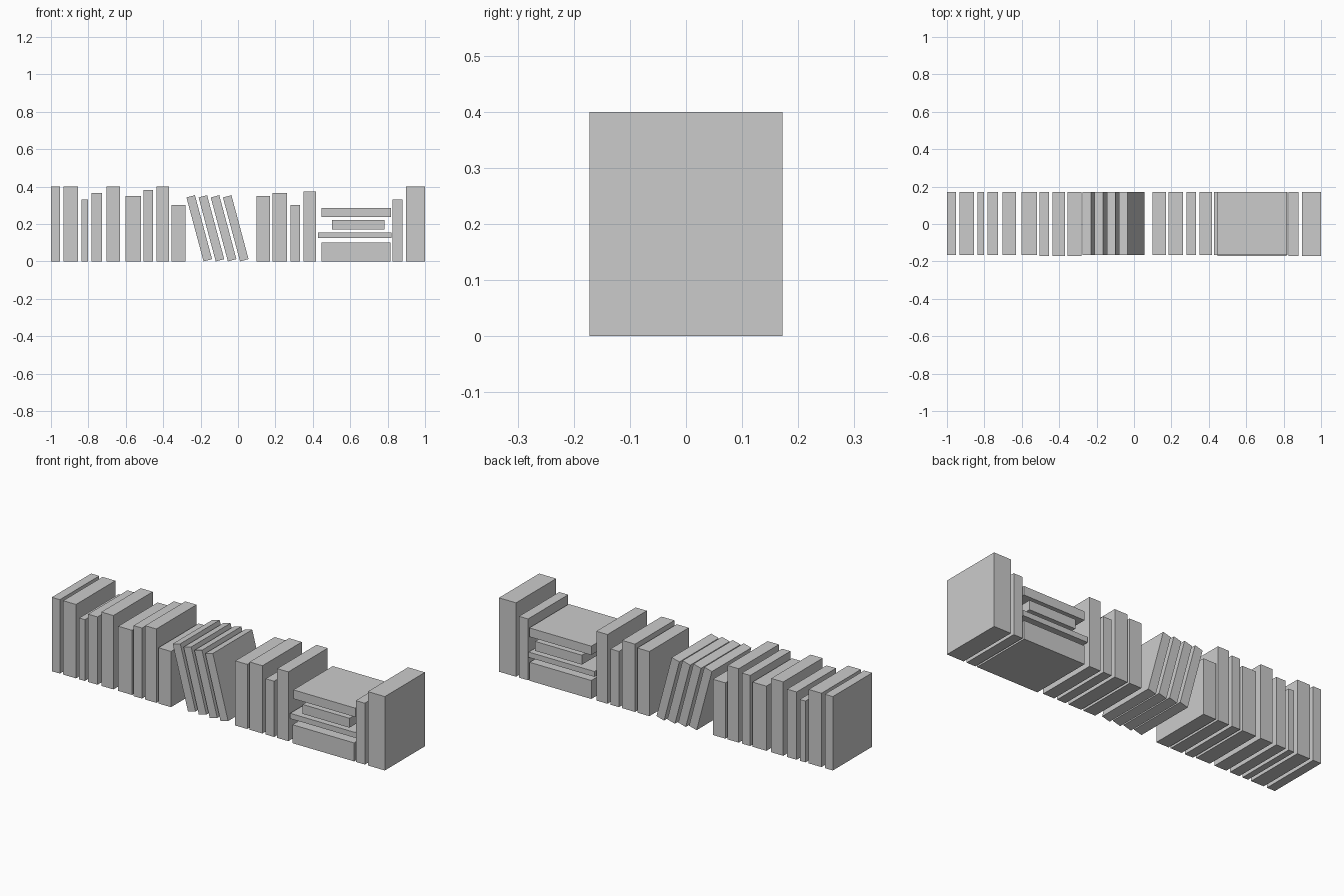
import bpy, bmesh
from math import radians
from mathutils import Matrix

BACK = 0.172  # all spines share the same back plane


def book(name, x0, x1, z0, z1, front, pivot=(0, 0, 0), lean=0):
    """Sharp-edged box book; optional lean about its bottom-left edge."""
    bm = bmesh.new()
    bmesh.ops.create_cube(bm, size=1)
    bmesh.ops.scale(bm, vec=(x1 - x0, BACK - front, z1 - z0), verts=bm.verts)
    bmesh.ops.translate(bm, vec=((x0 + x1) / 2, (BACK + front) / 2, (z0 + z1) / 2), verts=bm.verts)
    mesh = bpy.data.meshes.new(name)
    bm.to_mesh(mesh)
    bm.free()
    ob = bpy.data.objects.new(name, mesh)
    ob.matrix_world = Matrix.Translation(pivot) @ Matrix.Rotation(radians(lean), 4, 'Y')
    bpy.context.collection.objects.link(ob)
    return ob


# Upright books: left, right, height, front
upright = [
    (-1.0, -0.952, 0.40, -0.165), (-0.932, -0.855, 0.40, -0.165),
    (-0.836, -0.802, 0.332, -0.165), (-0.783, -0.726, 0.367, -0.165),
    (-0.703, -0.631, 0.40, -0.165), (-0.602, -0.519, 0.35, -0.165),
    (-0.505, -0.455, 0.382, -0.172), (-0.436, -0.369, 0.40, -0.172),
    (-0.356, -0.281, 0.302, -0.172),
    (0.099, 0.171, 0.35, -0.165), (0.185, 0.262, 0.367, -0.165),
    (0.281, 0.332, 0.302, -0.165), (0.35, 0.417, 0.375, -0.165),
    (0.826, 0.88, 0.332, -0.172), (0.898, 1.0, 0.40, -0.172),
]
for i, (a, b, h, f) in enumerate(upright, 1):
    book(f"upright_book_{i}", a, b, 0, h, f)

# Four books leaning to the left
for i in range(4):
    book(f"leaning_book_{i + 1}", 0, 0.047, 0, 0.354, -0.165,
         pivot=(-0.184 + 0.065 * i, 0, 0), lean=-15)

# Horizontal stack: left, right, bottom, top, front
stack = [
    (0.447, 0.816, 0, 0.10, -0.172), (0.428, 0.822, 0.125, 0.154, -0.165),
    (0.503, 0.783, 0.171, 0.222, -0.165), (0.447, 0.818, 0.238, 0.286, -0.165),
]
for i, (a, b, lo, hi, f) in enumerate(stack, 1):
    book(f"stacked_book_{i}", a, b, lo, hi, f)
